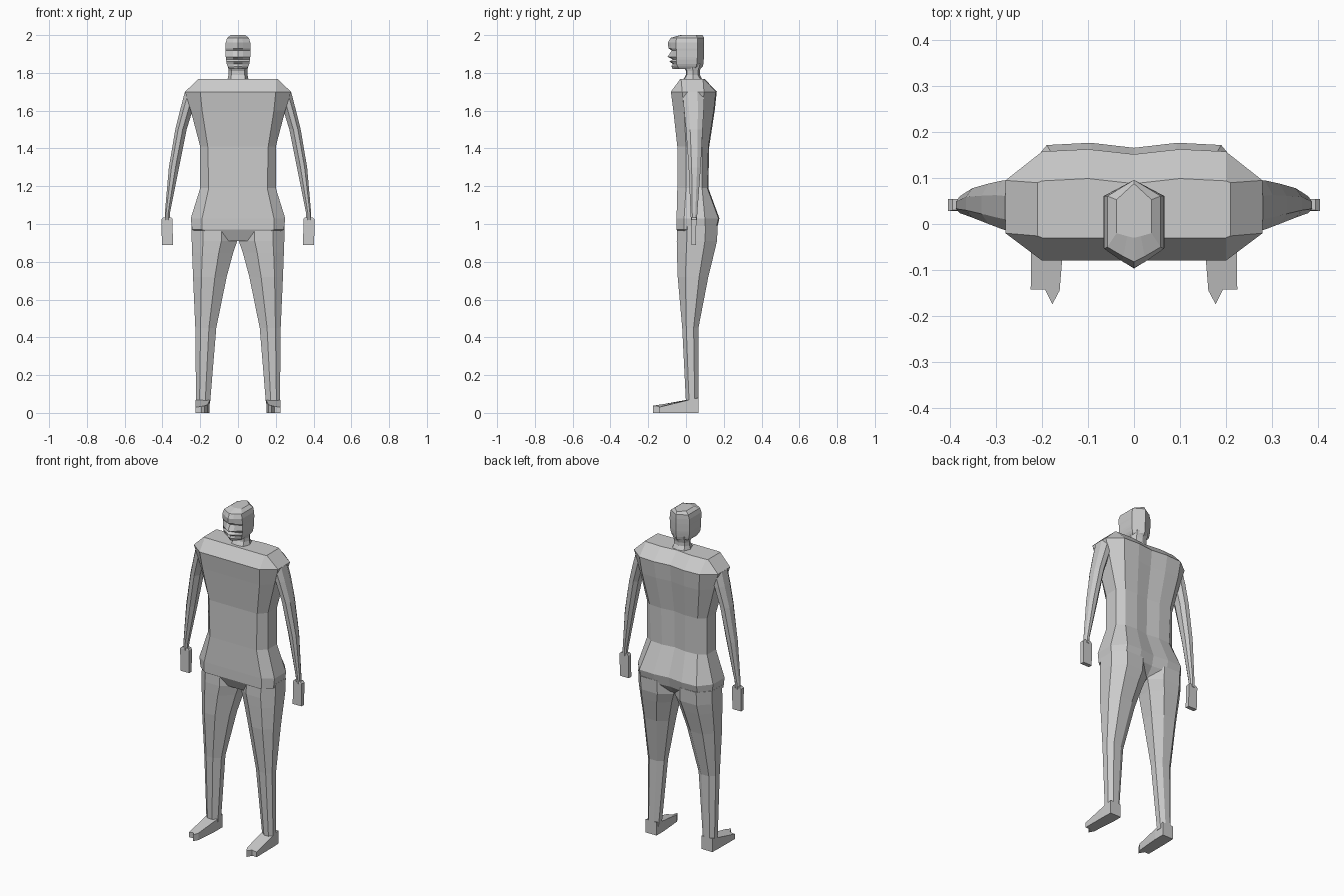
import bpy, bmesh


def finish(name, bm, mirror=False):
    bmesh.ops.recalc_face_normals(bm, faces=bm.faces)
    mesh = bpy.data.meshes.new(name)
    bm.to_mesh(mesh)
    bm.free()
    ob = bpy.data.objects.new(name, mesh)
    bpy.context.collection.objects.link(ob)
    if mirror:
        ob.modifiers.new("Mirror", 'MIRROR')
    return ob


def loft(name, rings, mirror=False):
    """Skin a stack of equal-length point rings and cap both ends."""
    bm = bmesh.new()
    vs = [[bm.verts.new(p) for p in r] for r in rings]
    n = len(vs[0])
    for a, b in zip(vs, vs[1:]):
        for i in range(n):
            j = (i + 1) % n
            bm.faces.new((a[i], a[j], b[j], b[i]))
    bm.faces.new(vs[0])
    bm.faces.new(vs[-1])
    return finish(name, bm, mirror)


def symmetric(half, z):
    """Full ring from right-half points; first and last lie on x = 0."""
    return [(x, y, z) for x, y in half] + [(-x, y, z) for x, y in half[-2:0:-1]]


# torso: z, panel half width, full half width, front, side front, side back, back
torso = [
    (0.91, 0.07, 0.09, -0.02, 0.00, 0.09, 0.11),
    (0.97, 0.19, 0.243, -0.05, -0.01, 0.10, 0.158),
    (1.03, 0.19, 0.25, -0.05, -0.01, 0.10, 0.172),
    (1.19, 0.155, 0.20, -0.046, 0.00, 0.085, 0.113),
    (1.41, 0.16, 0.20, -0.046, 0.00, 0.085, 0.118),
    (1.60, 0.19, 0.25, -0.067, -0.01, 0.09, 0.147),
    (1.70, 0.20, 0.28, -0.08, -0.02, 0.095, 0.158),
    (1.768, 0.20, 0.21, -0.03, -0.026, 0.09, 0.094),
]
loft("torso", [symmetric([(0, f), (a, f), (w, m), (w, n), (a, b),
                          (a / 2, b + 0.005), (0, b - 0.006)], z)
               for z, a, w, f, m, n, b in torso])

# neck: z, half width, front, back
loft("neck", [symmetric([(0, f), (w * 0.7, f + 0.005), (w, (f + b) / 2),
                         (w * 0.7, b - 0.01), (0, b)], z)
              for z, w, f, b in [(1.755, 0.058, -0.02, 0.092), (1.79, 0.05, 0.0, 0.073),
                                 (1.81, 0.05, 0.0, 0.073), (1.85, 0.055, -0.02, 0.085)]])

# head with brow, nose, lips and chin: z, half width, centre front, side front, back
head = [
    (1.82, 0.045, -0.072, -0.035, 0.075),
    (1.835, 0.055, -0.077, -0.045, 0.09),
    (1.848, 0.06, -0.07, -0.05, 0.092),
    (1.86, 0.062, -0.088, -0.05, 0.093),
    (1.872, 0.064, -0.07, -0.05, 0.094),
    (1.885, 0.065, -0.097, -0.05, 0.095),
    (1.918, 0.065, -0.075, -0.05, 0.096),
    (1.93, 0.066, -0.093, -0.052, 0.096),
    (1.96, 0.065, -0.096, -0.054, 0.096),
    (1.985, 0.058, -0.082, -0.05, 0.096),
    (2.0, 0.038, -0.03, -0.02, 0.088),
]
loft("head", [symmetric([(0, f), (w * 0.4, f * 0.65 + s * 0.35), (w, s),
                         (w, b - 0.035), (0, b)], z)
              for z, w, f, s, b in head])


def box_ring(z, xi, xo, yf, yb):
    """Eight-sided limb section."""
    w, d = xo - xi, yb - yf
    uv = [(.35, 0), (.75, 0), (1, .25), (1, .7), (.75, 1), (.3, 1), (0, .75), (0, .3)]
    return [(xi + u * w, yf + v * d, z) for u, v in uv]


# legs: z, inner x, outer x, front, back
legs = [(0.05, 0.148, 0.222, 0.0, 0.066), (0.45, 0.115, 0.226, -0.02, 0.066),
        (0.72, 0.06, 0.238, -0.044, 0.118), (0.85, 0.025, 0.243, -0.048, 0.15),
        (0.91, 0.004, 0.245, -0.049, 0.164), (0.99, 0.004, 0.246, -0.046, 0.168)]
loft("legs", [box_ring(*s) for s in legs], mirror=True)

# arms: z, inner x, outer x, front, back
arms = [(1.02, 0.362, 0.388, 0.026, 0.058), (1.06, 0.360, 0.387, 0.024, 0.06),
        (1.30, 0.312, 0.366, 0.014, 0.078), (1.50, 0.272, 0.332, 0.0, 0.088),
        (1.62, 0.235, 0.302, -0.012, 0.095), (1.70, 0.20, 0.281, -0.018, 0.095)]
loft("arms", [box_ring(*s) for s in arms], mirror=True)

# hands: flat tapered blocks
loft("hands", [[(xi, f, z), (xo, f, z), (xo, b, z), (xi, b, z)]
               for z, xi, xo, f, b in [(0.89, 0.345, 0.403, 0.028, 0.052),
                                       (1.025, 0.346, 0.405, 0.028, 0.055),
                                       (1.035, 0.352, 0.395, 0.03, 0.055)]], mirror=True)

# feet: outline with a pointed big toe and a blunt outer toe block
outline = [(0.150, 0.066), (0.222, 0.066), (0.224, 0.0), (0.225, -0.143),
           (0.194, -0.143), (0.178, -0.175), (0.162, -0.145), (0.150, 0.0)]
tops = [0.08, 0.08, 0.065, 0.03, 0.034, 0.038, 0.042, 0.065]
loft("feet", [[(x, y, 0) for x, y in outline],
              [(x, y, z) for (x, y), z in zip(outline, tops)]], mirror=True)
